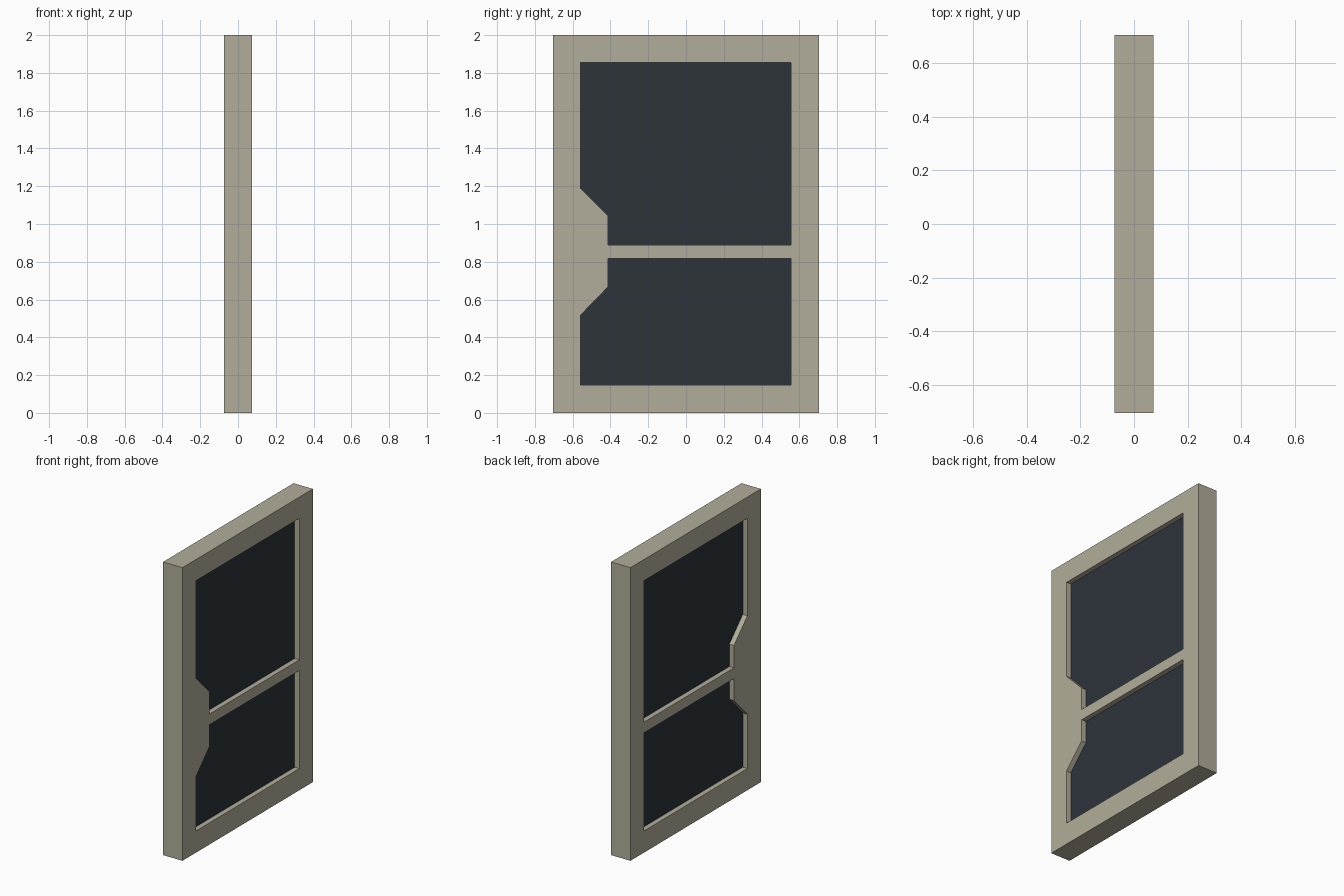
import bpy
from mathutils import Matrix

if "Cube" in bpy.data.objects:
    bpy.data.objects.remove(bpy.data.objects["Cube"])

W, H, T = 0.703, 2.0, 0.073       # half width, height, half thickness
GLASS_T = 0.038                   # half thickness of the panes


def material(name, rgb):
    m = bpy.data.materials.new(name)
    m.diffuse_color = (*rgb, 1.0)
    m.use_nodes = True
    m.node_tree.nodes["Principled BSDF"].inputs["Base Color"].default_value = m.diffuse_color
    return m


frame_mat = material("beige frame", (0.445, 0.423, 0.325))
glass_mat = material("dark glass", (0.026, 0.034, 0.042))

# Curve plane (x, y) -> world (y, z), extrusion -> world x
TO_YZ = Matrix(((0, 0, 1, 0), (1, 0, 0, 0), (0, 1, 0, 0), (0, 0, 0, 1)))


def slab(name, outlines, half_depth, mat):
    """Extrude filled outlines (inner ones become holes) into a mesh."""
    cu = bpy.data.curves.new(name + "_profile", 'CURVE')
    cu.dimensions = '2D'
    cu.fill_mode = 'BOTH'
    cu.extrude = half_depth
    for pts in outlines:
        sp = cu.splines.new('POLY')
        sp.points.add(len(pts) - 1)
        for p, (y, z) in zip(sp.points, pts):
            p.co = (y, z, 0, 1)
        sp.use_cyclic_u = True
    tmp = bpy.data.objects.new(name + "_profile", cu)
    bpy.context.collection.objects.link(tmp)
    bpy.context.view_layer.update()
    dg = bpy.context.evaluated_depsgraph_get()
    me = bpy.data.meshes.new_from_object(tmp.evaluated_get(dg))
    bpy.data.objects.remove(tmp)
    me.transform(TO_YZ)
    me.materials.clear()
    me.materials.append(mat)
    for f in me.polygons:
        f.use_smooth = False
        f.material_index = 0
    ob = bpy.data.objects.new(name, me)
    bpy.context.collection.objects.link(ob)
    return ob


def pane(outer_z, inner_z, notch_out, notch_in):
    """Opening with a chamfered notch on the handle side."""
    return [(-0.413, inner_z), (0.556, inner_z), (0.556, outer_z),
            (-0.558, outer_z), (-0.558, notch_out), (-0.413, notch_in)]


upper = pane(1.855, 0.89, 1.19, 1.043)
lower = pane(0.148, 0.817, 0.518, 0.667)
border = [(-W, 0), (W, 0), (W, H), (-W, H)]

# Door frame with two openings, and the recessed panes
slab("door_frame", [border, upper, lower], T, frame_mat)
slab("upper_glass", [upper], GLASS_T, glass_mat)
slab("lower_glass", [lower], GLASS_T, glass_mat)
